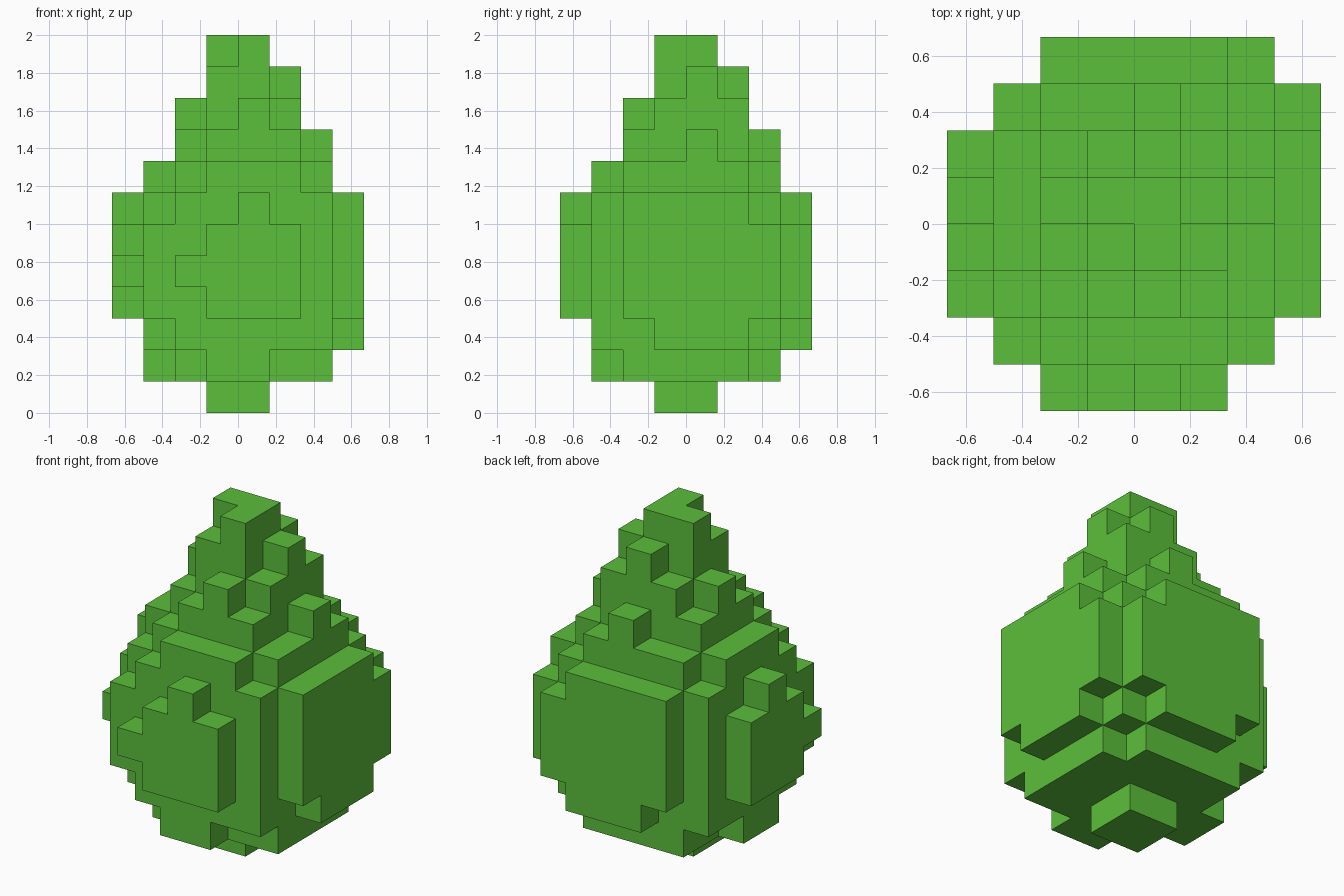
import bpy
import bmesh
from mathutils import Vector

if "Cube" in bpy.data.objects:
    bpy.data.objects.remove(bpy.data.objects["Cube"], do_unlink=True)

UNIT = 1 / 6  # edge length of one block

# Layers from the ground up: half width of the core, whether its front corner
# block is missing, span of the front ridge, span of the side ridge
LAYERS = [
    (1, False, None, None),
    (2, False, (-1, 1), (-2, 2)),
    (3, True, None, (-1, 2)),
    (3, False, (-1, 2), (-2, 3)),
    (3, False, (-2, 2), (-2, 3)),
    (3, False, (-1, 2), (-2, 3)),
    (3, True, (0, 1), (-2, 2)),
    (2, False, (-1, 2), (-2, 2)),
    (2, True, None, (0, 1)),
    (1, False, (0, 1), (-1, 2)),
    (1, False, None, (0, 1)),
    (1, True, None, None),
]


def layer_blocks(half, notched, front, side):
    """Blocks of one layer, mirrored across the x = y diagonal."""
    cells = {(x, y) for x in range(-half, half) for y in range(-half, half)}
    if notched:
        cells.discard((-half, -half))
    if front:
        cells |= {(x, -half - 1) for x in range(*front)}
    if side:
        cells |= {(half, y) for y in range(*side)}
    return cells | {(y, x) for x, y in cells}


def build_shell(name, blocks, material):
    """Skin only the exposed sides of the blocks as one mesh."""
    bm = bmesh.new()
    for block in blocks:
        centre = Vector(block) + Vector((0.5, 0.5, 0.5))
        for axis in range(3):
            for sign in (-1, 1):
                normal = Vector((0, 0, 0))
                normal[axis] = sign
                if tuple(int(b + n) for b, n in zip(block, normal)) in blocks:
                    continue
                u = Vector((0, 0, 0))
                u[(axis + 1) % 3] = 0.5
                v = normal.cross(u)
                mid = centre + normal * 0.5
                corners = (mid - u - v, mid + u - v, mid + u + v, mid - u + v)
                bm.faces.new([bm.verts.new(c * UNIT) for c in corners])
    bmesh.ops.remove_doubles(bm, verts=bm.verts, dist=UNIT / 100)
    # Merge flat block sides into large clean panels
    bmesh.ops.dissolve_limit(bm, angle_limit=0.01, verts=bm.verts, edges=bm.edges)
    mesh = bpy.data.meshes.new(name)
    bm.to_mesh(mesh)
    bm.free()
    mesh.materials.append(material)
    obj = bpy.data.objects.new(name, mesh)
    bpy.context.collection.objects.link(obj)
    return obj


# Single leaf green colour
green = bpy.data.materials.new("leaf_green")
green.use_nodes = True
colour = (0.105, 0.52, 0.043, 1)
green.diffuse_color = colour
green.node_tree.nodes["Principled BSDF"].inputs["Base Color"].default_value = colour

# Stepped bush body
blocks = {(x, y, z) for z, layer in enumerate(LAYERS) for x, y in layer_blocks(*layer)}
build_shell("stepped_bush", blocks, green)
